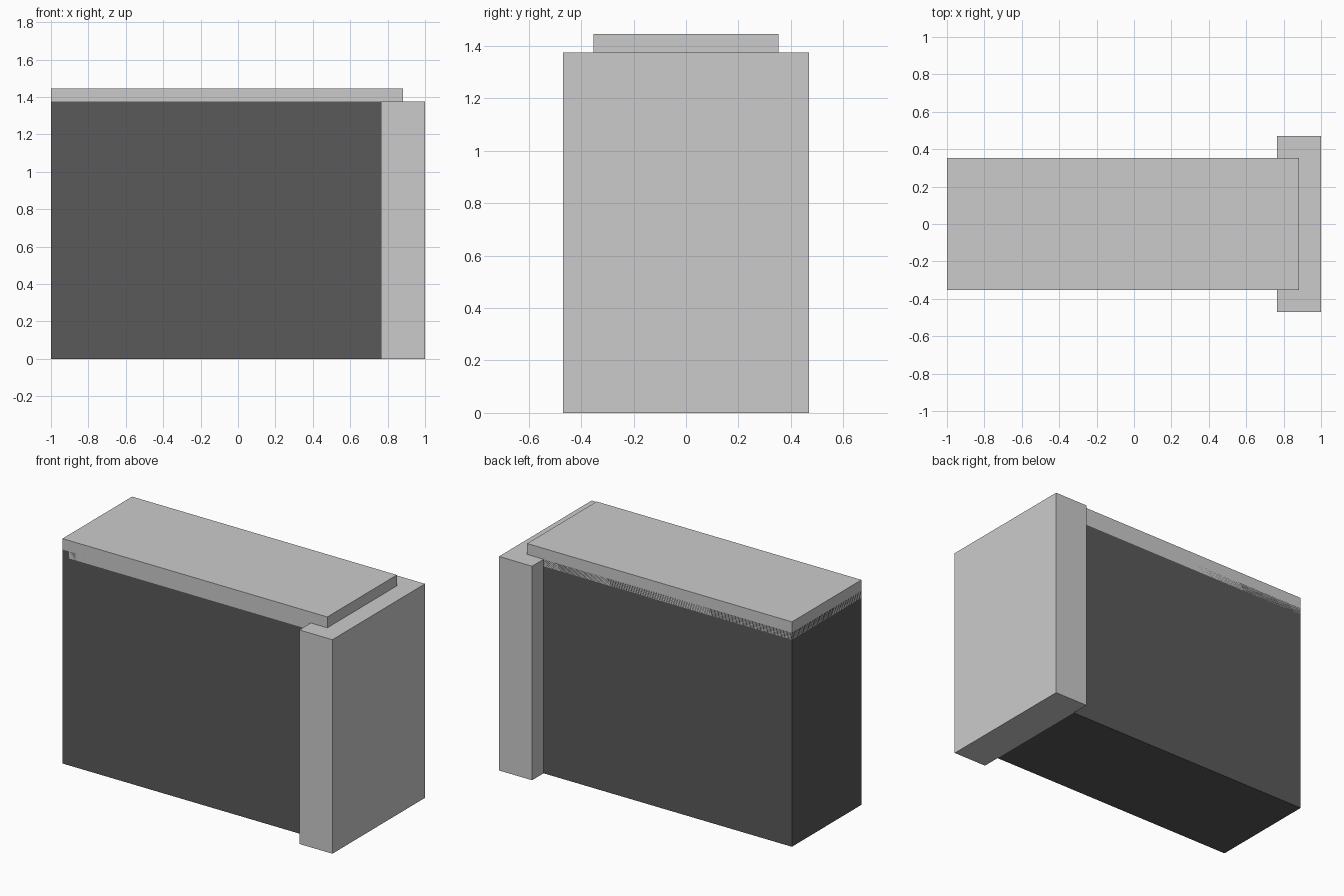
import bpy

if "Cube" in bpy.data.objects:
    bpy.data.objects.remove(bpy.data.objects["Cube"])


def box(name, lo, hi, mat=None):
    bpy.ops.mesh.primitive_cube_add(size=1, location=[(a + b) / 2 for a, b in zip(lo, hi)])
    ob = bpy.context.object
    ob.name = name
    ob.scale = [b - a for a, b in zip(lo, hi)]
    bpy.ops.object.transform_apply(location=False, rotation=False, scale=True)
    if mat:
        ob.data.materials.append(mat)
    return ob


dark = bpy.data.materials.new("dark_panel")
dark.diffuse_color = (0.10, 0.10, 0.10, 1)
dark.use_nodes = True
dark.node_tree.nodes["Principled BSDF"].inputs["Base Color"].default_value = dark.diffuse_color

# Main dark body
box("body", (-1, -0.353, 0), (0.765, 0.353, 1.375), dark)
# Wider upright block at the right end
box("end_block", (0.765, -0.47, 0), (1, 0.47, 1.375))
# Thin lid, sunk slightly into the body and end block
box("top_slab", (-1, -0.353, 1.33), (0.882, 0.353, 1.445))
